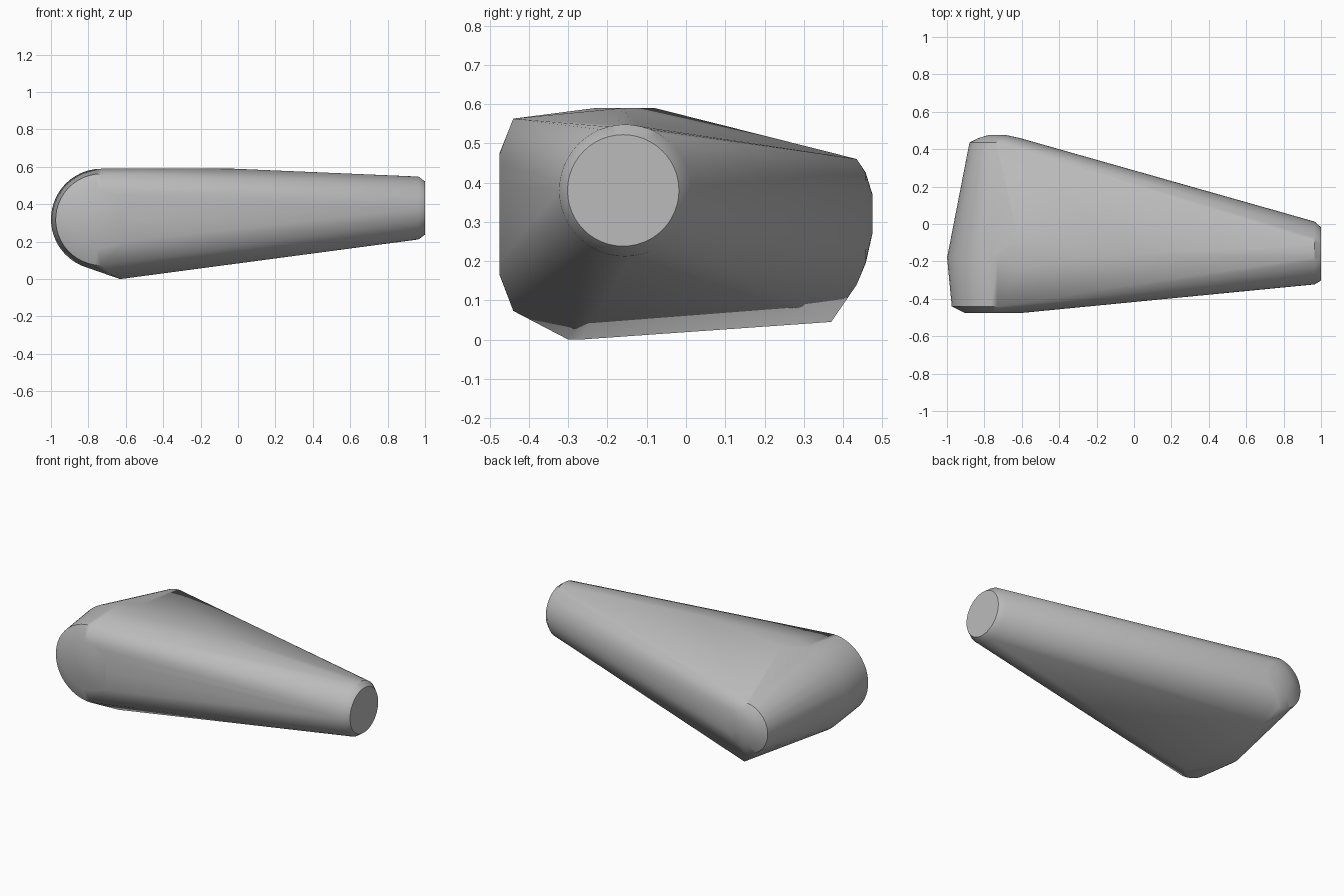
import bpy, bmesh, math
from mathutils import Vector

cube = bpy.data.objects.get("Cube")
if cube:
    bpy.data.objects.remove(cube, do_unlink=True)

grey = bpy.data.materials.new("mid_grey")
grey.use_nodes = True
colour = (0.5, 0.5, 0.5, 1)
grey.diffuse_color = colour
grey.node_tree.nodes["Principled BSDF"].inputs["Base Color"].default_value = colour

bm = bmesh.new()


def ring(axis, centre, radius, count=32, start=0.0, sweep=2 * math.pi):
    """Add an arc of points around the x or y axis."""
    for i in range(count):
        a = start + sweep * i / count
        u, v = radius * math.cos(a), radius * math.sin(a)
        offset = (0, u, v) if axis == "x" else (u, 0, v)
        bm.verts.new(Vector(centre) + Vector(offset))


# Narrow end: round face with a bevelled rim
ring("x", (1.0, -0.16, 0.38), 0.142, 48)
ring("x", (0.965, -0.155, 0.38), 0.168, 48)

# Wide end: rounded edge running from the front to the back
half = dict(count=24, start=math.pi / 2, sweep=math.pi * 25 / 24)
ring("y", (-0.75, -0.475, 0.32), 0.155)
ring("y", (-0.73, -0.44, 0.318), 0.245, **half)
ring("y", (-0.73, -0.18, 0.32), 0.27, **half)
ring("y", (-0.72, 0.435, 0.30), 0.16, **half)
ring("y", (-0.72, 0.458, 0.31), 0.115)
ring("y", (-0.73, 0.475, 0.32), 0.05)

# Top ridge, front shoulder and lower keel corners
for p in [(-0.62, -0.23, 0.59), (-0.62, -0.08, 0.59), (-0.02, -0.16, 0.59),
          (-0.63, -0.30, 0.0), (-0.63, -0.27, 0.0), (-0.67, 0.37, 0.045),
          (-0.60, -0.475, 0.40), (-0.60, -0.475, 0.20)]:
    bm.verts.new(p)

# Skin the sections into one closed tapered body
result = bmesh.ops.convex_hull(bm, input=bm.verts[:])
loose = [v for v in bm.verts if not v.link_faces]
bmesh.ops.delete(bm, geom=loose, context="VERTS")
bmesh.ops.dissolve_limit(bm, angle_limit=0.01, verts=bm.verts[:], edges=bm.edges[:])
bmesh.ops.recalc_face_normals(bm, faces=bm.faces[:])

mesh = bpy.data.meshes.new("tapered_body")
bm.to_mesh(mesh)
bm.free()
mesh.materials.append(grey)
body = bpy.data.objects.new("tapered_body", mesh)
bpy.context.collection.objects.link(body)
bpy.context.view_layer.objects.active = body
body.select_set(True)
bpy.ops.object.shade_smooth_by_angle(angle=math.radians(32))
